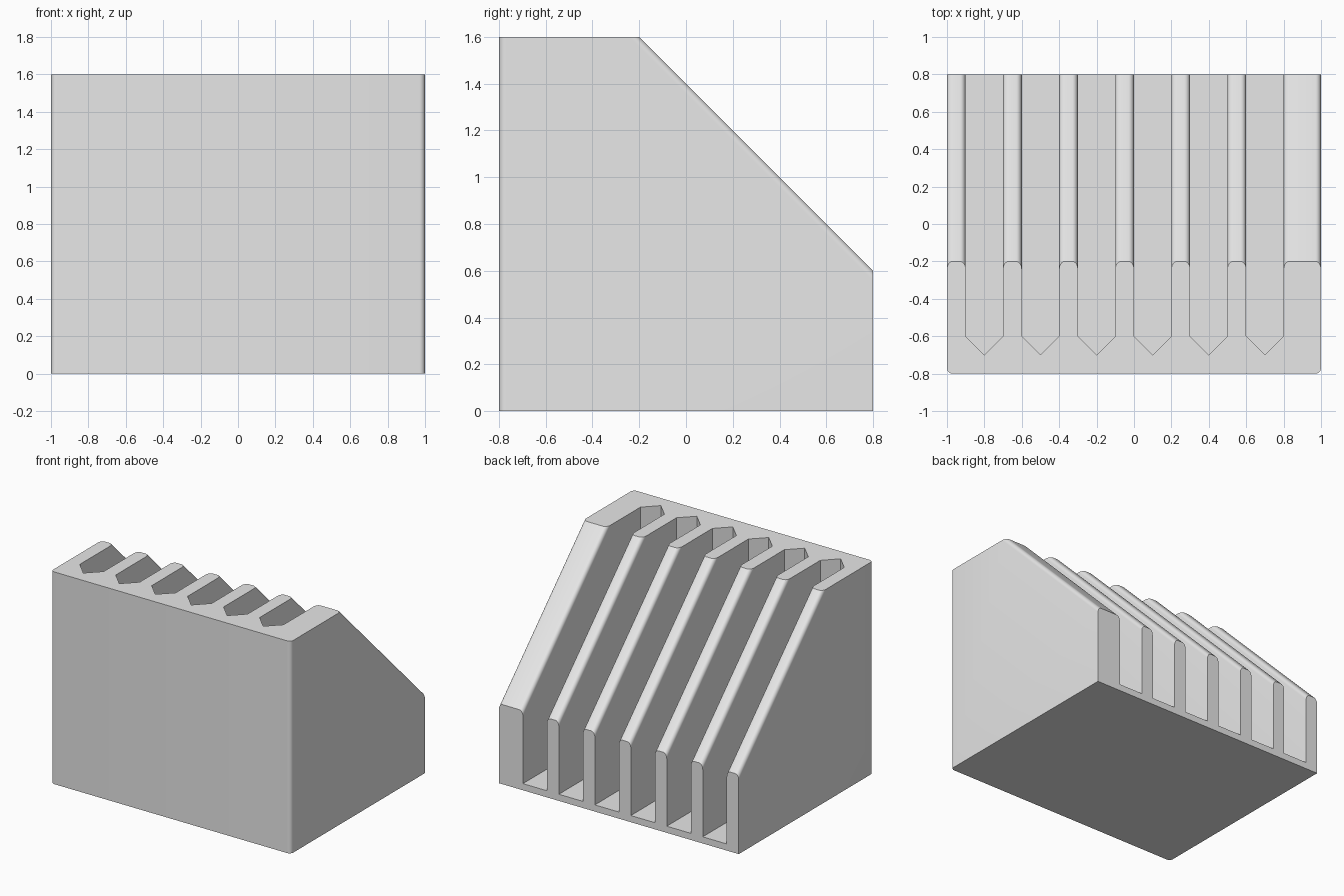
import bpy
import bmesh
from mathutils import Vector

cube = bpy.data.objects.get("Cube")
if cube:
    bpy.data.objects.remove(cube, do_unlink=True)

ROUND = 0.03
FLOOR = 0.05
SLOT_WIDTH = 0.2
SLOT_PITCH = 0.3
SLOT_COUNT = 6

grey = bpy.data.materials.new("light grey")
grey.use_nodes = True
colour = (0.8, 0.8, 0.8, 1)
grey.diffuse_color = colour
grey.node_tree.nodes["Principled BSDF"].inputs["Base Color"].default_value = colour


def add_prism(bm, outline, sweep):
    """Sweep a closed outline along a vector into a solid."""
    face = bm.faces.new([bm.verts.new(p) for p in outline])
    swept = bmesh.ops.extrude_face_region(bm, geom=[face], use_keep_orig=True)
    verts = [g for g in swept["geom"] if isinstance(g, bmesh.types.BMVert)]
    bmesh.ops.translate(bm, verts=verts, vec=sweep)


def make_object(name, bm):
    bmesh.ops.recalc_face_normals(bm, faces=bm.faces)
    mesh = bpy.data.meshes.new(name)
    bm.to_mesh(mesh)
    bm.free()
    mesh.materials.append(grey)
    obj = bpy.data.objects.new(name, mesh)
    bpy.context.collection.objects.link(obj)
    return obj


# Block with a sloping back, swept across its width
bm = bmesh.new()
side = [(-0.8, 0), (0.8, 0), (0.8, 0.6), (-0.2, 1.6), (-0.8, 1.6)]
add_prism(bm, [(-1, y, z) for y, z in side], (2, 0, 0))
block = make_object("slotted_block", bm)

# Row of slots with pointed front ends
bm = bmesh.new()
half = SLOT_WIDTH / 2
for i in range(SLOT_COUNT):
    x = -0.8 + i * SLOT_PITCH
    plan = [(x - half, 0.9), (x - half, -0.6), (x, -0.7), (x + half, -0.6), (x + half, 0.9)]
    add_prism(bm, [(px, py, FLOOR) for px, py in plan], (0, 0, 2))
cutter = make_object("slot_cutter", bm)
cutter.hide_render = True

cut = block.modifiers.new("slots", "BOOLEAN")
cut.operation = "DIFFERENCE"
cut.solver = "EXACT"
cut.object = cutter
bpy.ops.object.select_all(action="DESELECT")
bpy.context.view_layer.objects.active = block
block.select_set(True)
bpy.ops.object.modifier_apply(modifier=cut.name)
bpy.data.objects.remove(cutter, do_unlink=True)

# Round the sloping fin edges and the two upright front corners
bm = bmesh.new()
bm.from_mesh(block.data)
slope = Vector((0, 1, -1)).normalized()
edges = []
for e in bm.edges:
    a, b = (v.co for v in e.verts)
    direction = (b - a).normalized()
    on_slope = abs(direction.dot(slope)) > 0.99
    front_corner = abs(direction.z) > 0.99 and max(a.y, b.y) < -0.79
    if (on_slope or front_corner) and e.calc_face_angle(0) > 0.5:
        edges.append(e)
bmesh.ops.bevel(bm, geom=edges, offset=ROUND, offset_type="OFFSET",
                segments=6, profile=0.5, affect="EDGES")
bm.to_mesh(block.data)
bm.free()
bpy.ops.object.shade_smooth_by_angle(angle=0.6)
